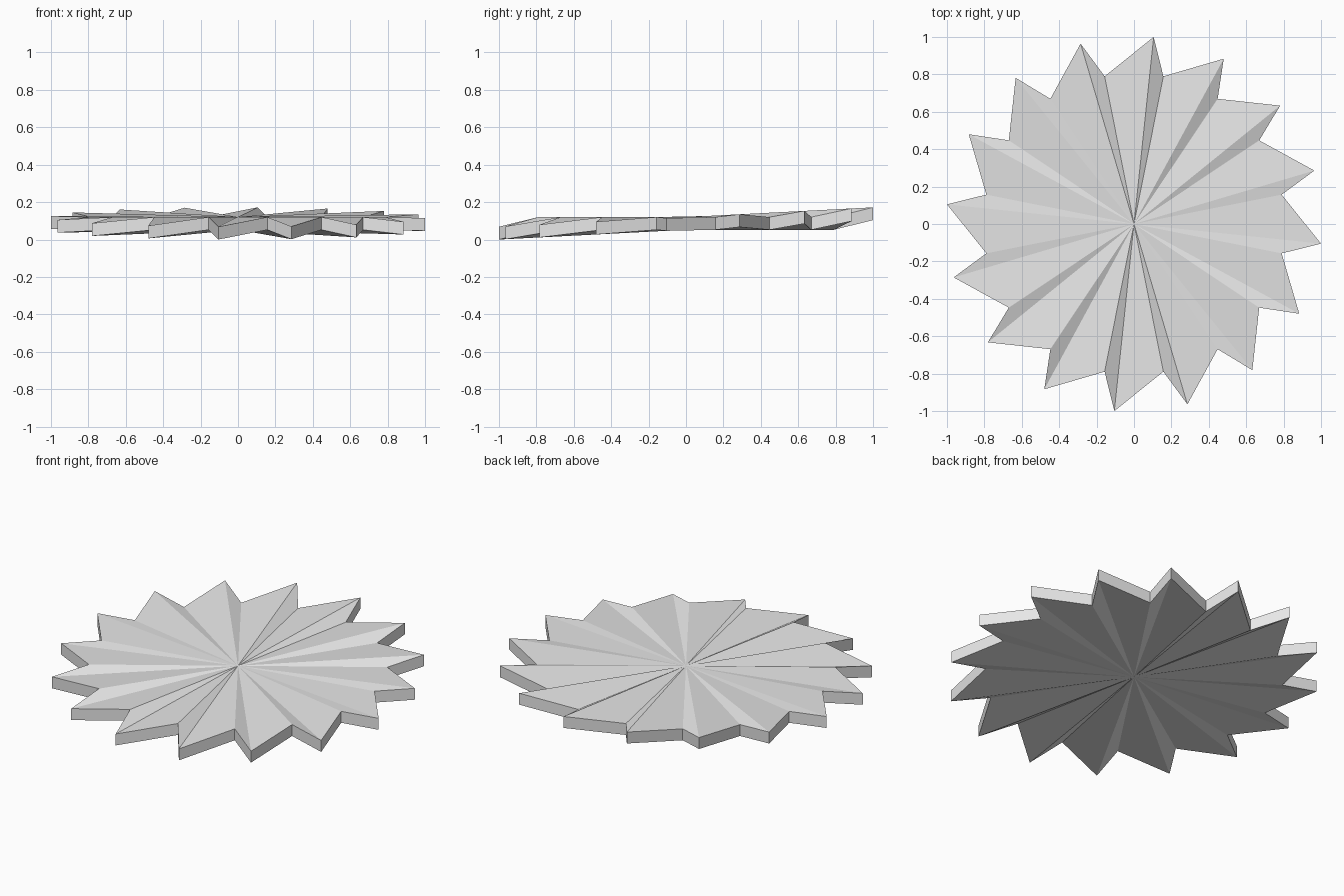
import bpy
import bmesh
from math import cos, sin, radians

cube = bpy.data.objects.get("Cube")
if cube:
    bpy.data.objects.remove(cube)

POINTS = 16
STEP = 360 / POINTS
TIP_RADIUS, NOTCH_RADIUS = 1.0055, 0.805
TIP_ANGLE, NOTCH_ANGLE = -6.0, 11.25   # tips are swept to one side
BOTTOM, TOP = 0.052, 0.12
TILT = 0.052                           # tips rise towards the back

# Plain grey material
grey = bpy.data.materials.new("light_grey")
grey.use_nodes = True
colour = (0.8, 0.8, 0.8, 1)
grey.diffuse_color = colour
shader = next(n for n in grey.node_tree.nodes if n.type == "BSDF_PRINCIPLED")
shader.inputs["Base Color"].default_value = colour

bm = bmesh.new()


def ring(z):
    """Centre vertex and the star outline at one level."""
    outline = []
    for i in range(POINTS):
        a = radians(TIP_ANGLE + i * STEP)
        x, y = TIP_RADIUS * cos(a), TIP_RADIUS * sin(a)
        outline.append(bm.verts.new((x, y, z + TILT * y)))
        a = radians(NOTCH_ANGLE + i * STEP)
        outline.append(bm.verts.new((NOTCH_RADIUS * cos(a), NOTCH_RADIUS * sin(a), z)))
    return bm.verts.new((0, 0, z)), outline


# Folded top and bottom fans joined by the rim
low_centre, low = ring(BOTTOM)
top_centre, top = ring(TOP)
for i in range(len(top)):
    j = (i + 1) % len(top)
    bm.faces.new((top_centre, top[i], top[j]))
    bm.faces.new((low_centre, low[j], low[i]))
    bm.faces.new((low[i], low[j], top[j], top[i]))

mesh = bpy.data.meshes.new("pleated_star_disc")
bm.to_mesh(mesh)
bm.free()
mesh.materials.append(grey)
star = bpy.data.objects.new("pleated_star_disc", mesh)
bpy.context.collection.objects.link(star)
